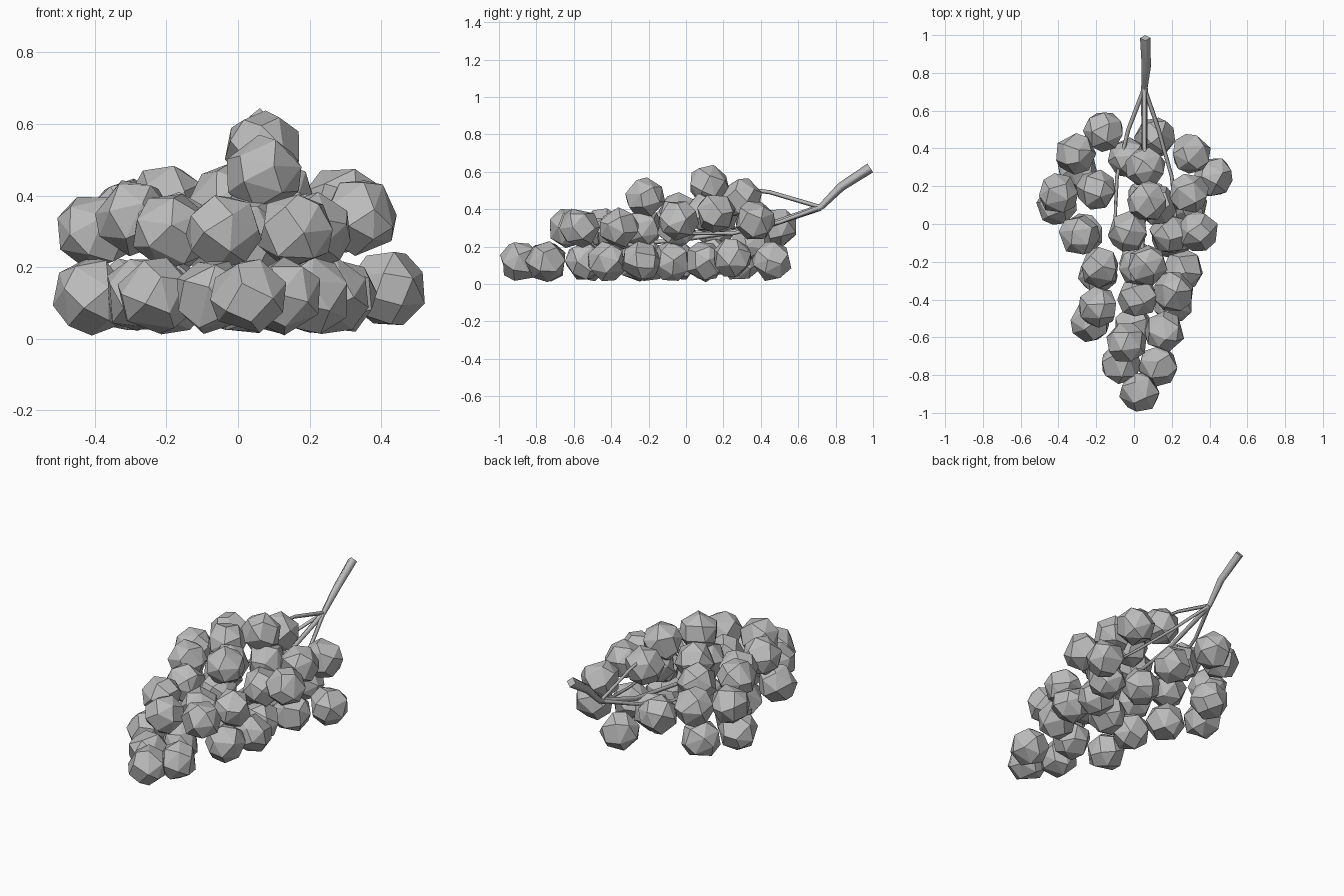
import bpy, bmesh, random
from math import pi, sqrt, cos, sin, radians
from mathutils import Euler, Vector

random.seed(4)
cube = bpy.data.objects.get("Cube")
if cube:
    bpy.data.objects.remove(cube)

grey = bpy.data.materials.new("plain grey")
grey.use_nodes = True
colour = (0.5, 0.5, 0.5, 1)
grey.diffuse_color = colour
grey.node_tree.nodes["Principled BSDF"].inputs["Base Color"].default_value = colour


def berry(name, x, y, z, radius=0.111, corners=19):
    """One irregular, flat-faced grape: a hull round evenly spread corners."""
    bm = bmesh.new()
    turn = Euler([random.uniform(0, 2 * pi) for _ in range(3)]).to_matrix()
    for i in range(corners):
        h = 1 - (2 * i + 1) / corners
        a = i * pi * (3 - sqrt(5)) + random.uniform(-0.2, 0.2)
        r = sqrt(1 - h * h)
        bm.verts.new(turn @ Vector((r * cos(a), r * sin(a), h)) * radius)
    bmesh.ops.convex_hull(bm, input=bm.verts)
    bmesh.ops.dissolve_limit(bm, angle_limit=radians(14), verts=bm.verts, edges=bm.edges)
    bmesh.ops.recalc_face_normals(bm, faces=bm.faces)
    mesh = bpy.data.meshes.new(name)
    bm.to_mesh(mesh)
    bm.free()
    mesh.materials.append(grey)
    ob = bpy.data.objects.new(name, mesh)
    ob.location = (x, y, z)
    bpy.context.collection.objects.link(ob)


def twig(name, points, radii):
    """Four-sided tapering stalk along a path."""
    curve = bpy.data.curves.new(name, "CURVE")
    curve.dimensions = "3D"
    curve.bevel_depth = 1
    curve.bevel_resolution = 0
    curve.use_fill_caps = True
    line = curve.splines.new("POLY")
    line.points.add(len(points) - 1)
    for p, co, r in zip(line.points, points, radii):
        p.co = (*co, 1)
        p.radius = r
    curve.materials.append(grey)
    ob = bpy.data.objects.new(name, curve)
    bpy.context.collection.objects.link(ob)
    bpy.ops.object.select_all(action="DESELECT")
    ob.select_set(True)
    bpy.context.view_layer.objects.active = ob
    bpy.ops.object.convert(target="MESH")


# Grapes, layer by layer: height, then plan positions
layers = {
    0.12: [(0.03, -0.89), (-0.07, -0.74), (0.13, -0.75), (-0.23, -0.52), (0, -0.54),
           (0.21, -0.42), (-0.19, -0.26), (0.26, -0.24), (0.03, -0.2), (0.2, -0.08),
           (-0.41, 0.10), (-0.27, -0.05), (0.28, 0.1), (-0.3, 0.29), (0.11, 0.46)],
    0.14: [(0.42, 0.25), (0.07, 0.14)],
    0.23: [(-0.03, 0.35)],
    0.27: [(0.02, -0.39)],
    0.30: [(-0.04, -0.63), (0.16, -0.57), (-0.19, -0.44), (0.21, -0.36), (-0.18, -0.23),
           (-0.40, 0.16), (-0.16, 0.49), (0.19, -0.05), (0.03, -0.23)],
    0.34: [(-0.29, -0.06), (0.34, -0.04), (-0.31, 0.37), (0.30, 0.37)],
    0.38: [(-0.20, 0.18), (0.29, 0.16), (-0.03, -0.04), (0.12, 0.1)],
    0.46: [(0.07, -0.22), (0.06, 0.3)],
    0.53: [(0.07, 0.12)],
}
for height, spots in layers.items():
    for x, y in spots:
        berry("grape", x, y, height)

# Main stalk and its branches
fork = (0.055, 0.72, 0.41)
twig("main_stalk", [(0.06, 0.985, 0.62), (0.065, 0.83, 0.52), fork], [0.028, 0.024, 0.017])
twig("left_branch", [fork, (0.13, 0.5, 0.33), (0.2, 0.25, 0.27), (0.22, 0.03, 0.27)],
     [0.012, 0.011, 0.01, 0.008])
twig("right_branch", [fork, (-0.03, 0.5, 0.33), (-0.09, 0.25, 0.27), (-0.1, 0.03, 0.28)],
     [0.012, 0.011, 0.01, 0.008])
twig("upper_branch", [fork, (0.055, 0.45, 0.49), (0.06, 0.3, 0.51)], [0.012, 0.011, 0.01])
twig("core_branch", [fork, (0.055, 0.4, 0.3), (0.05, 0, 0.24), (0.03, -0.4, 0.2)],
     [0.018, 0.015, 0.012, 0.01])
